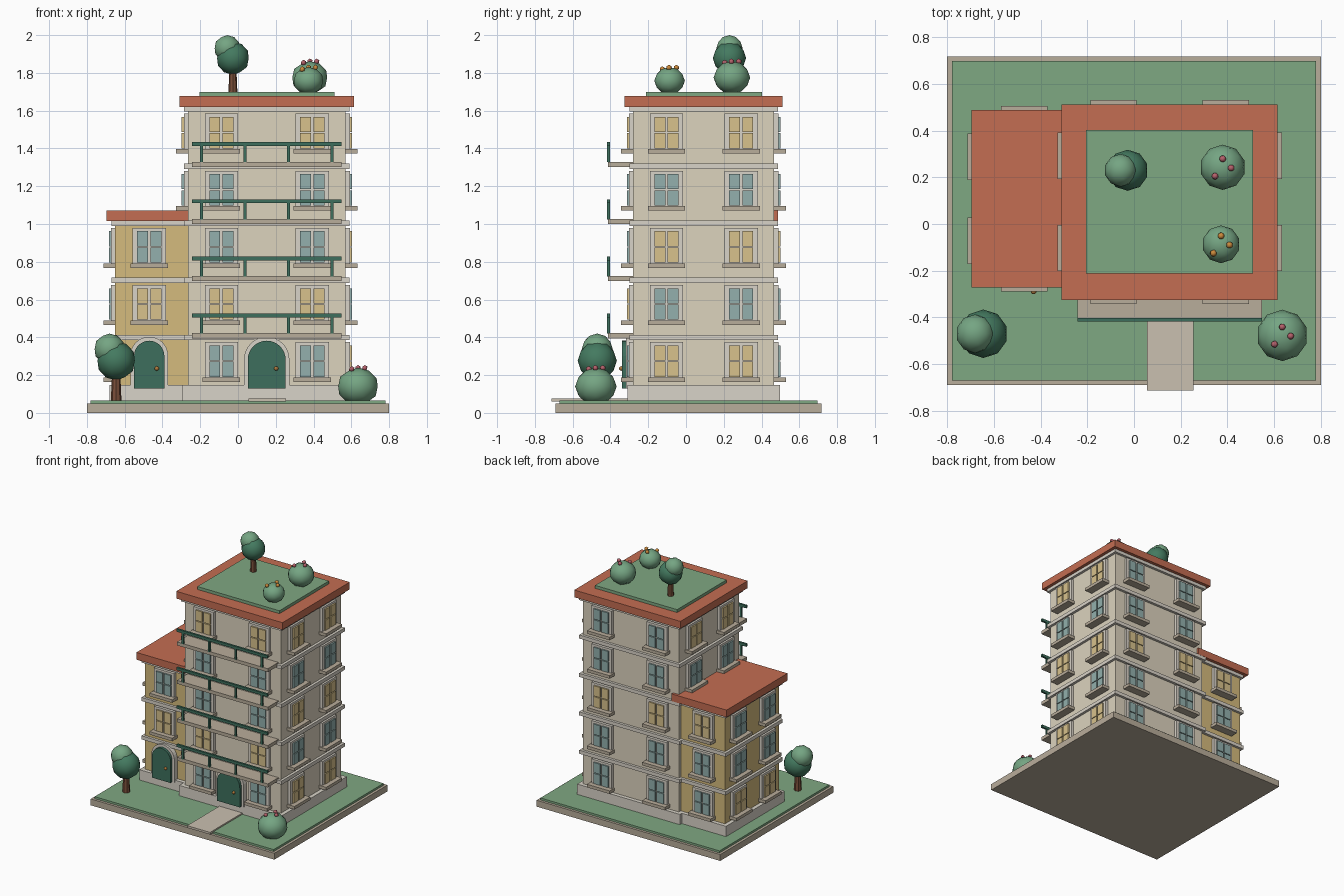
import bpy, bmesh, math
from mathutils import Matrix, Vector

if "Cube" in bpy.data.objects:
    bpy.data.objects.remove(bpy.data.objects["Cube"])


def mat(name, h):
    lin = [((int(h[i:i + 2], 16) / 255 + 0.055) / 1.055) ** 2.4 for i in (0, 2, 4)]
    m = bpy.data.materials.new(name)
    m.diffuse_color = (*lin, 1)
    m.use_nodes = True
    m.node_tree.nodes["Principled BSDF"].inputs["Base Color"].default_value = m.diffuse_color
    return m


STONE, LAWN, PATH = mat("stone", "b9ad9b"), mat("lawn", "7fa882"), mat("paving", "cac0b0")
CREAM, OCHRE, TRIM = mat("cream", "dcd3be"), mat("ochre", "d5bb7d"), mat("trim", "d9d3c8")
ROOF, GREEN = mat("terracotta", "c46d52"), mat("dark_green", "3d6f5d")
BLUE, YELLOW = mat("blue_glass", "93b0ad"), mat("lit_glass", "d8c28c")
BUSH, LEAF, BARK = mat("light_leaf", "75a583"), mat("dark_leaf", "447a60"), mat("bark", "7a4f3a")
PINK, ORANGE, BRASS = mat("pink", "b5616b"), mat("orange", "cc8a3c"), mat("brass", "b07a3c")


def finish(name, bm, mats, smooth=False):
    me = bpy.data.meshes.new(name)
    for f in bm.faces:
        f.smooth = smooth
    bmesh.ops.recalc_face_normals(bm, faces=bm.faces)
    bm.to_mesh(me)
    bm.free()
    for m in mats:
        me.materials.append(m)
    ob = bpy.data.objects.new(name, me)
    bpy.context.collection.objects.link(ob)
    return ob


def add_box(bm, x0, x1, y0, y1, z0, z1, idx=0, M=Matrix()):
    T = M @ Matrix.Translation(((x0 + x1) / 2, (y0 + y1) / 2, (z0 + z1) / 2))
    vs = bmesh.ops.create_cube(bm, size=1, matrix=T @ Matrix.Diagonal((x1 - x0, y1 - y0, z1 - z0, 1)))["verts"]
    for f in {f for v in vs for f in v.link_faces}:
        f.material_index = idx


def box(name, m, *dims):
    bm = bmesh.new()
    add_box(bm, *dims)
    return finish(name, bm, [m])


def ball(name, m, c, r, squash=1, sub=2):
    bm = bmesh.new()
    bmesh.ops.create_icosphere(bm, subdivisions=sub, radius=r,
                               matrix=Matrix.Translation(c) @ Matrix.Diagonal((1, 1, squash, 1)))
    return finish(name, bm, [m], True)


def window(x, y, z, turn, glass):
    # frame, four panes and sill; local -y points out of the wall
    M = Matrix.Translation((x, y, z)) @ Matrix.Rotation(math.radians(turn), 4, 'Z')
    bm = bmesh.new()
    add_box(bm, -.088, .088, -.022, .01, 0, .187, 0, M)
    for px in (-.064, .006):
        for pz in (.004, .09):
            add_box(bm, px, px + .058, -.033, -.015, pz, pz + .08, 1, M)
    add_box(bm, -.099, .099, -.063, .01, -.024, 0, 2, M)
    finish("window", bm, [TRIM, glass, STONE])


def arch(name, m, x, y, half, top, depth):
    # straight sides with a round head, extruded out of the wall
    pts = [(x - half, .13), (x + half, .13)]
    pts += [(x + half * math.cos(a), top - half + half * math.sin(a))
            for a in (math.pi * i / 16 for i in range(17))]
    bm = bmesh.new()
    f = bm.faces.new([bm.verts.new((px, y + .01, pz)) for px, pz in pts])
    ext = bmesh.ops.extrude_face_region(bm, geom=[f])["geom"]
    bmesh.ops.translate(bm, vec=(0, -depth - .01, 0), verts=[v for v in ext if isinstance(v, bmesh.types.BMVert)])
    finish(name, bm, [m])


def door(x, y, half):
    arch("door_surround", TRIM, x, y, half + .02, .403, .037)
    arch("door", GREEN, x, y, half, .382, .058)
    ball("door_knob", BRASS, (x + half * .5, y - .063, .235), .012, sub=2)


STEP = .3025


def block(name, m, x0, x1, y0, y1, floors):
    # walls, plinth, floor bands and overhanging roof
    top = .41 + STEP * (floors - 1)
    box(name + "_walls", m, x0, x1, y0, y1, .06, top)
    box(name + "_plinth", TRIM, x0 - .03, x1 + .03, y0 - .03, y1 + .03, .06, .147)
    for i in range(floors):
        z = .413 + STEP * i
        box(name + "_band", TRIM, x0 - .02, x1 + .02, y0 - .02, y1 + .02, z - .028, z)
    box(name + "_roof", ROOF, x0 - .045, x1 + .045, y0 - .045, y1 + .045, top, top + .057)


# Ground
box("base", STONE, -.8, .8, -.69, .717, 0, .05)
box("lawn", LAWN, -.78, .78, -.67, .697, .05, .066)
box("path", PATH, .055, .255, -.712, -.29, .06, .077)

# Tower and side wing
TX0, TX1, TY0, TY1 = -.265, .57, -.28, .467
WX0, WX1, WY0, WY1 = -.65, -.26, -.226, .443
block("tower", CREAM, TX0, TX1, TY0, TY1, 5)
block("wing", OCHRE, WX0, WX1, WY0, WY1, 3)
box("roof_garden", LAWN, -.205, .51, -.213, .403, 1.67, 1.7)

# Windows per floor
B, Y = BLUE, YELLOW
for i in range(5):
    z = .187 + STEP * i
    for x in (-.088, .393):
        window(x, TY0, z, 0, (B, Y, B, B, Y)[i])
        window(x, TY1, z, 180, (B, B, Y, B, B)[i])
    for y in (-.103, .292):
        window(TX1, y, z, 90, (Y, B, Y, B, Y)[i])
        if i > 2:
            window(TX0, y, z, -90, (B, Y)[i - 3])
    if i < 3:
        if i > 0:
            window(-.47, WY0, z, 0, (B, Y, B)[i])
        window(-.47, WY1, z, 180, (B, B, Y)[i])
        for y in (-.072, .288):
            window(WX0, y, z, -90, (Y, B, B)[i])

# Doors
door(.152, TY0, .1)
door(-.47, WY0, .08)

# Balconies
for i in range(4):
    z = .422 + STEP * i
    box("balcony_slab", STONE, -.243, .548, -.412, -.27, z - .027, z)
    bm = bmesh.new()
    add_box(bm, -.243, .548, -.418, -.402, z + .083, z + .104)
    for k in (-.345, -.115, .115, .345):
        add_box(bm, .1525 + k - .008, .1525 + k + .008, -.417, -.403, z - .002, z + .09)
    finish("balcony_railing", bm, [GREEN])


# Planting
def bush(x, y, z, r, flower):
    ball("bush", BUSH, (x, y, z), r, .9)
    for dx, dy in ((0, .036), (.036, -.003), (-.033, -.038)):
        h = .9 * math.sqrt(r * r - dx * dx - dy * dy)
        ball("flower", flower, (x + dx, y + dy, z + h + .004), .016, sub=1)


def tree(x, y, z, s):
    bm = bmesh.new()
    bmesh.ops.create_cone(bm, cap_ends=True, segments=8, radius1=.024 * s, radius2=.017 * s, depth=.16 * s,
                          matrix=Matrix.Translation((x, y, z + .075 * s)))
    finish("tree_trunk", bm, [BARK])
    ball("tree_crown", LEAF, (x, y, z + .178 * s), .088 * s)
    ball("tree_crown_top", BUSH, (x - .03 * s, y, z + .23 * s), .07 * s)


bush(.38, .243, 1.775, .097, PINK)
bush(.373, -.087, 1.758, .081, ORANGE)
bush(.635, -.477, .14, .11, PINK)
tree(-.027, .23, 1.7, 1)
tree(-.645, -.47, .066, 1.18)
